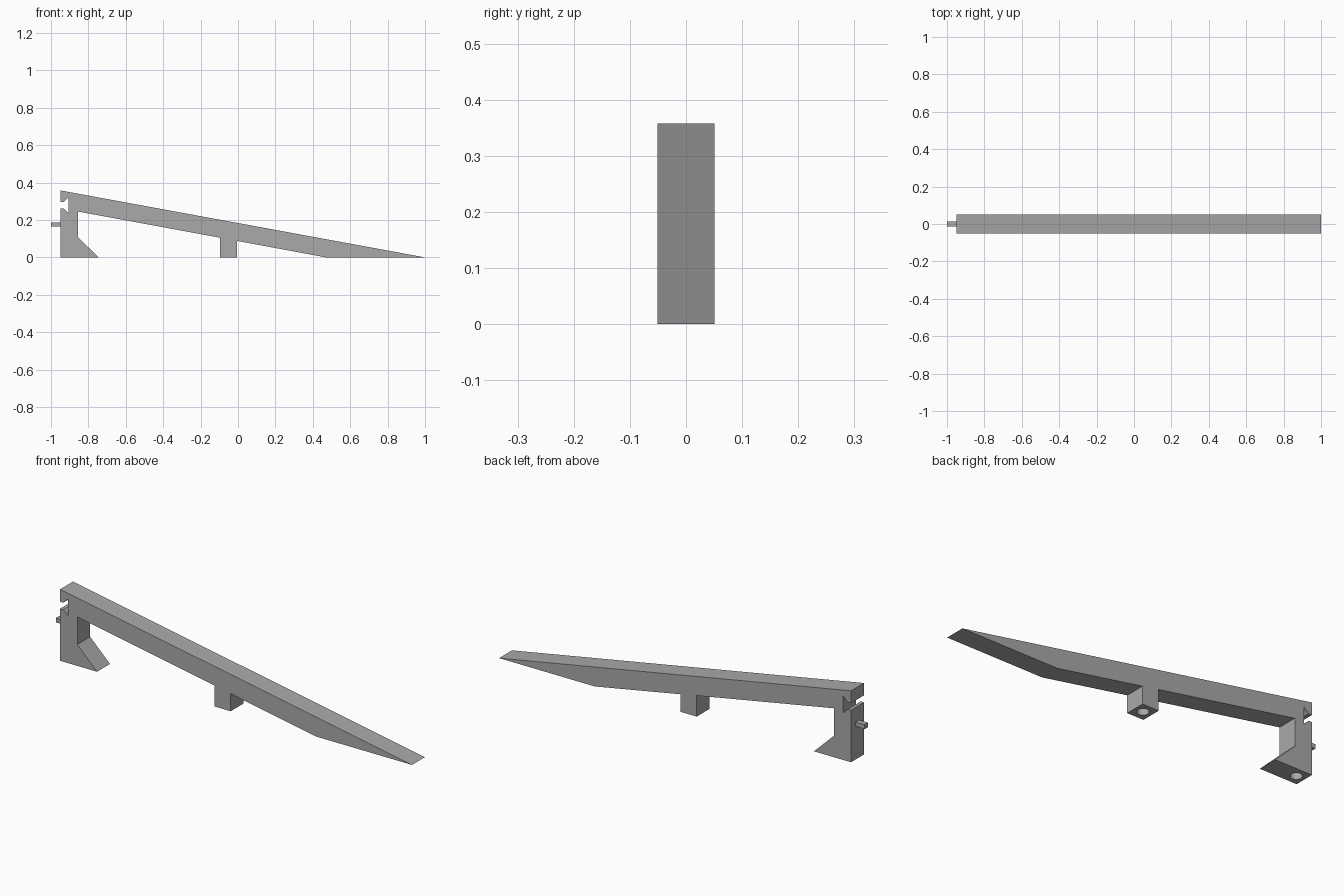
import bpy
import bmesh
from mathutils import Matrix, Vector

cube = bpy.data.objects.get("Cube")
if cube:
    bpy.data.objects.remove(cube, do_unlink=True)

HALF_WIDTH = 0.051

grey = bpy.data.materials.new("plain grey")
grey.use_nodes = True
grey.diffuse_color = (0.4, 0.4, 0.4, 1)
grey.node_tree.nodes["Principled BSDF"].inputs["Base Color"].default_value = (0.4, 0.4, 0.4, 1)


def make_object(name, bm):
    bmesh.ops.recalc_face_normals(bm, faces=bm.faces)
    mesh = bpy.data.meshes.new(name)
    bm.to_mesh(mesh)
    bm.free()
    mesh.materials.append(grey)
    obj = bpy.data.objects.new(name, mesh)
    bpy.context.collection.objects.link(obj)
    return obj


def extrude_profile(name, points, half_width):
    bm = bmesh.new()
    face = bm.faces.new([bm.verts.new((x, -half_width, z)) for x, z in points])
    result = bmesh.ops.extrude_face_region(bm, geom=[face])
    verts = [g for g in result["geom"] if isinstance(g, bmesh.types.BMVert)]
    bmesh.ops.translate(bm, verts=verts, vec=Vector((0, 2 * half_width, 0)))
    return make_object(name, bm)


def bore(target, x, radius, depth):
    bm = bmesh.new()
    bmesh.ops.create_cone(bm, cap_ends=True, segments=32, radius1=radius, radius2=radius,
                          depth=2 * depth, matrix=Matrix.Translation((x, 0, 0)))
    cutter = make_object("bore_cutter", bm)
    cutter.hide_render = True
    mod = target.modifiers.new("bore", 'BOOLEAN')
    mod.operation = 'DIFFERENCE'
    mod.solver = 'EXACT'
    mod.object = cutter
    bpy.context.view_layer.objects.active = target
    bpy.ops.object.modifier_apply(modifier=mod.name)
    bpy.data.objects.remove(cutter, do_unlink=True)


# Sloping beam with toe, middle post, rear foot and dovetail notch
outline = [
    (-0.95, 0), (-0.745, 0), (-0.855, 0.107), (-0.855, 0.245),  # rear foot
    (-0.095, 0.105), (-0.095, 0), (-0.005, 0), (-0.005, 0.088),  # middle post
    (0.47, 0), (1, 0),  # toe
    (-0.95, 0.358), (-0.95, 0.296), (-0.932, 0.296), (-0.907, 0.32),  # notch
    (-0.907, 0.237), (-0.932, 0.261), (-0.95, 0.261),
]
beam = extrude_profile("sloping_beam", outline, HALF_WIDTH)

# Blind mounting holes underneath
for hole_x in (-0.905, -0.05):
    bore(beam, hole_x, 0.027, 0.09)

# Small rear peg
extrude_profile("rear_peg", [(-1, 0.165), (-0.94, 0.165), (-0.94, 0.187), (-1, 0.187)], 0.014)

# Round hole walls read as smooth, flat faces stay crisp
bpy.ops.object.select_all(action='DESELECT')
beam.select_set(True)
bpy.context.view_layer.objects.active = beam
bpy.ops.object.shade_smooth_by_angle(angle=0.5)
